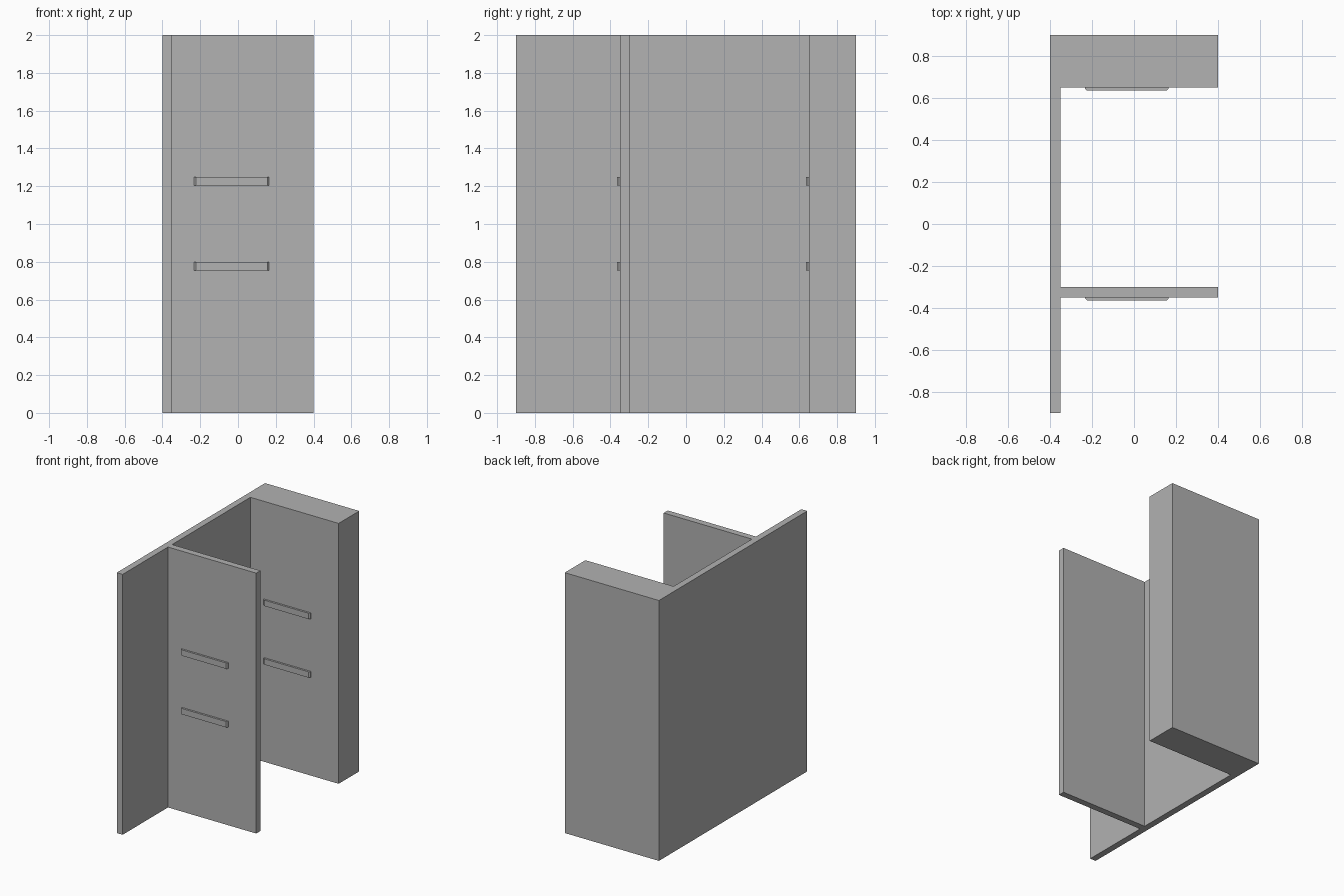
import bpy
import bmesh

cube = bpy.data.objects.get("Cube")
if cube:
    bpy.data.objects.remove(cube, do_unlink=True)

grey = bpy.data.materials.new("plain grey")
grey.use_nodes = True
colour = (0.445, 0.445, 0.445, 1)
grey.diffuse_color = colour
grey.node_tree.nodes["Principled BSDF"].inputs["Base Color"].default_value = colour


def extrude_plan(name, outline, bottom, top):
    """Extrude a plan outline straight up into a flat-shaded solid."""
    bm = bmesh.new()
    base = bm.faces.new([bm.verts.new((x, y, bottom)) for x, y in outline])
    extruded = bmesh.ops.extrude_face_region(bm, geom=[base])["geom"]
    verts = [v for v in extruded if isinstance(v, bmesh.types.BMVert)]
    bmesh.ops.translate(bm, verts=verts, vec=(0, 0, top - bottom))
    bmesh.ops.recalc_face_normals(bm, faces=bm.faces)
    mesh = bpy.data.meshes.new(name)
    bm.to_mesh(mesh)
    bm.free()
    mesh.materials.append(grey)
    obj = bpy.data.objects.new(name, mesh)
    bpy.context.collection.objects.link(obj)
    return obj


# Side wall, middle panel and thick rear block share one plan outline
left, inner, right = -0.4, -0.35, 0.4
panel_front, panel_back = -0.35, -0.3
block_front, rear = 0.65, 0.9
extrude_plan("panel_frame", [
    (left, -rear), (inner, -rear),
    (inner, panel_front), (right, panel_front),
    (right, panel_back), (inner, panel_back),
    (inner, block_front), (right, block_front),
    (right, rear), (left, rear),
], 0, 2)

# Horizontal pulls with chamfered ends, two on each front face
x0, x1, depth, chamfer = -0.233, 0.165, 0.015, 0.01
for place, face in (("middle", panel_front), ("rear", block_front)):
    for level, z in (("lower", 0.755), ("upper", 1.205)):
        extrude_plan(f"{place}_{level}_pull", [
            (x0, face), (x0, face - depth + chamfer),
            (x0 + chamfer, face - depth), (x1 - chamfer, face - depth),
            (x1, face - depth + chamfer), (x1, face),
        ], z, z + 0.045)
